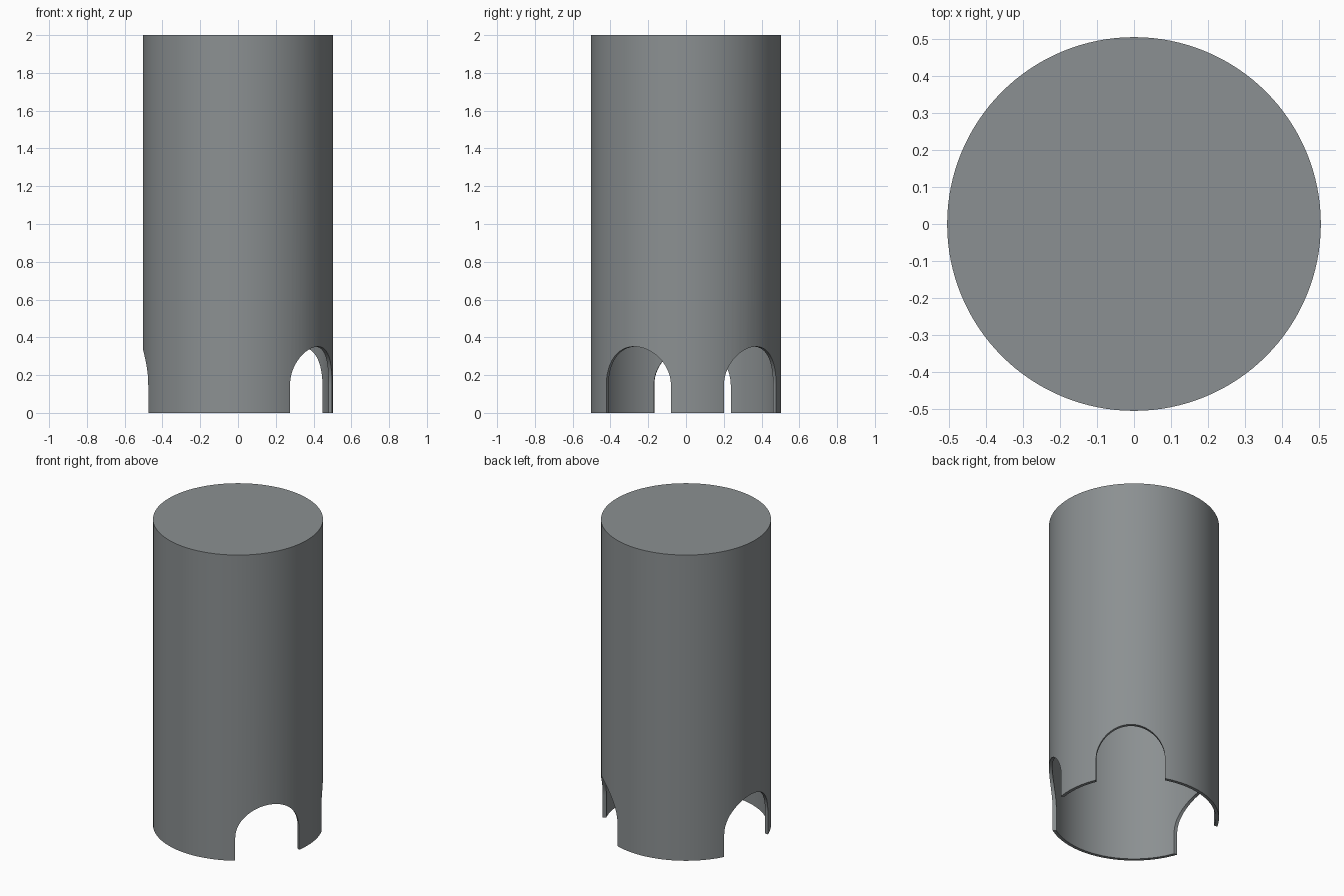
import bpy, bmesh, math
from mathutils import Matrix

if "Cube" in bpy.data.objects:
    bpy.data.objects.remove(bpy.data.objects["Cube"])

RADIUS, WALL, HEIGHT, SIDES = 0.504, 0.02, 2.0, 128
ARCH_HALF, ARCH_SPRING, ARCH_TOP = 0.204, 0.147, 0.351
ARCH_ANGLES = (-33.0, 47.4, 175.6)   # uneven spacing round the base

grey = bpy.data.materials.new("steel grey")
grey.diffuse_color = (0.26, 0.28, 0.287, 1)
grey.use_nodes = True
grey.node_tree.nodes["Principled BSDF"].inputs["Base Color"].default_value = grey.diffuse_color


def make_object(name, bm):
    bmesh.ops.recalc_face_normals(bm, faces=bm.faces)
    mesh = bpy.data.meshes.new(name)
    bm.to_mesh(mesh)
    bm.free()
    obj = bpy.data.objects.new(name, mesh)
    bpy.context.collection.objects.link(obj)
    mesh.materials.append(grey)
    return obj


def hollow_cap():
    """Thin tube, open below and closed above, from a spun wall profile."""
    bm = bmesh.new()
    inner = RADIUS - WALL
    rings = []
    for r, z in ((inner, HEIGHT - WALL), (inner, 0), (RADIUS, 0), (RADIUS, HEIGHT)):
        rings.append([bm.verts.new((r * math.cos(2 * math.pi * i / SIDES),
                                    r * math.sin(2 * math.pi * i / SIDES), z))
                      for i in range(SIDES)])
    for a, b in zip(rings, rings[1:]):
        for i in range(SIDES):
            j = (i + 1) % SIDES
            bm.faces.new((a[i], a[j], b[j], b[i]))
    bm.faces.new(rings[0])
    bm.faces.new(rings[-1])
    return make_object("hollow_cylinder", bm)


def arch_cutter(angle):
    """Round-topped doorway prism pointing outwards at the given angle."""
    bm = bmesh.new()
    outline = [(-ARCH_HALF, -0.1), (ARCH_HALF, -0.1)]
    for i in range(33):
        t = math.pi * i / 32
        outline.append((ARCH_HALF * math.cos(t),
                        ARCH_SPRING + (ARCH_TOP - ARCH_SPRING) * math.sin(t)))
    face = bm.faces.new([bm.verts.new((0.3, y, z)) for y, z in outline])
    new = bmesh.ops.extrude_face_region(bm, geom=[face])["geom"]
    moved = [v for v in new if isinstance(v, bmesh.types.BMVert)]
    bmesh.ops.translate(bm, verts=moved, vec=(0.4, 0, 0))
    bmesh.ops.transform(bm, matrix=Matrix.Rotation(math.radians(angle), 4, 'Z'),
                        verts=bm.verts)
    cutter = make_object("arch_cutter", bm)
    cutter.hide_render = True
    return cutter


# Tube body with three arched openings in its base
body = hollow_cap()
bpy.context.view_layer.objects.active = body
body.select_set(True)
for angle in ARCH_ANGLES:
    cutter = arch_cutter(angle)
    cut = body.modifiers.new("arch_opening", 'BOOLEAN')
    cut.operation = 'DIFFERENCE'
    cut.solver = 'EXACT'
    cut.object = cutter
    bpy.ops.object.modifier_apply(modifier=cut.name)
    bpy.data.objects.remove(cutter)

bpy.ops.object.shade_smooth_by_angle(angle=math.radians(30))
